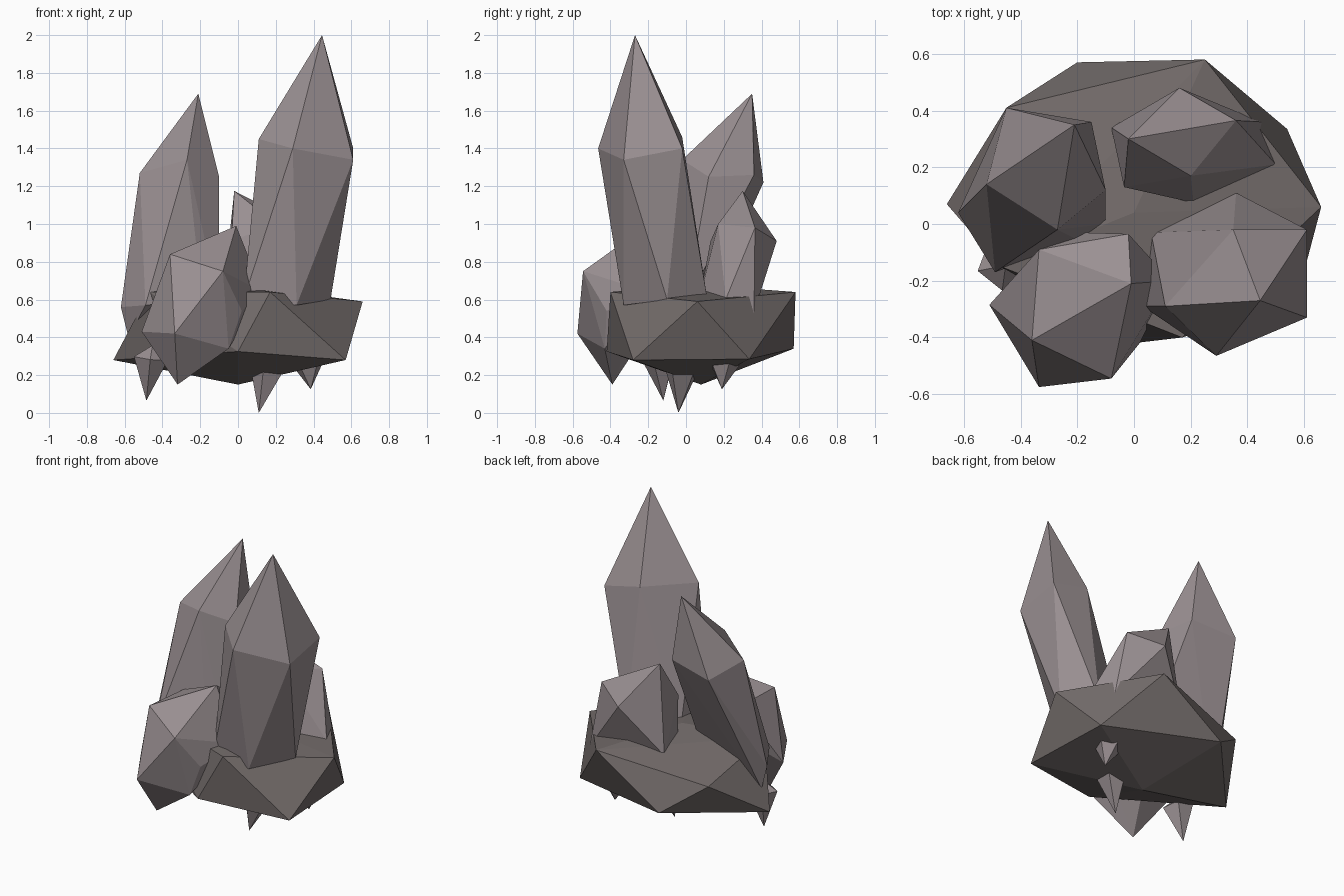
import bpy, bmesh, math
from mathutils import Vector

cube = bpy.data.objects.get("Cube")
if cube:
    bpy.data.objects.remove(cube, do_unlink=True)


def material(name, color):
    mat = bpy.data.materials.new(name)
    mat.use_nodes = True
    rgba = (*color, 1)
    mat.diffuse_color = rgba
    bsdf = mat.node_tree.nodes["Principled BSDF"]
    bsdf.inputs["Base Color"].default_value = rgba
    bsdf.inputs["Roughness"].default_value = 0.8
    return mat


def faceted(name, corners, mat):
    """Flat-faced convex solid wrapped around a few corners."""
    bm = bmesh.new()
    for corner in corners:
        bm.verts.new(corner)
    bmesh.ops.convex_hull(bm, input=bm.verts)
    loose = [v for v in bm.verts if not v.link_faces]
    bmesh.ops.delete(bm, geom=loose, context="VERTS")
    bmesh.ops.recalc_face_normals(bm, faces=bm.faces)
    mesh = bpy.data.meshes.new(name)
    bm.to_mesh(mesh)
    bm.free()
    mesh.materials.append(mat)
    obj = bpy.data.objects.new(name, mesh)
    bpy.context.collection.objects.link(obj)
    return obj


def shard(name, tip, root, radius, mat, sides=5):
    """Small spike whose tip points away from a ring around its root."""
    tip, root = Vector(tip), Vector(root)
    turn = (root - tip).to_track_quat("Z", "Y")
    ring = []
    for i in range(sides):
        a = math.tau * i / sides
        ring.append(root + turn @ Vector((math.cos(a), math.sin(a), 0)) * radius)
    return faceted(name, [tip, root + (root - tip) * 0.3] + ring, mat)


stone = material("dark stone", (0.168, 0.146, 0.142))
crystal = material("grey crystal", (0.325, 0.28, 0.29))

# Rock the crystals grow from
faceted("rock_base", [
    (0.66, 0.06, 0.59), (0.57, -0.28, 0.28), (0.54, 0.335, 0.285),
    (0.25, 0.58, 0.64), (-0.2, 0.57, 0.34), (-0.45, 0.41, 0.52),
    (-0.66, 0.07, 0.28), (-0.47, -0.15, 0.64), (0, -0.42, 0.325),
    (0.17, -0.4, 0.64), (0, 0.08, 0.15), (0, 0.04, 0.68),
], stone)

# Tall crystal: tip, shoulder ring, foot ring
faceted("tall_crystal", [
    (0.445, -0.27, 2),
    (0.29, -0.465, 1.4), (0.61, -0.33, 1.34), (0.61, -0.02, 1.4),
    (0.35, -0.02, 1.46), (0.11, -0.29, 1.45),
    (0.31, -0.33, 0.57), (0.49, -0.1, 0.6), (0.36, 0.11, 0.62),
    (0.06, -0.03, 0.6), (0.03, -0.29, 0.6),
], crystal)

# Second crystal, leaning towards the back
faceted("leaning_crystal", [
    (-0.21, 0.35, 1.69),
    (-0.27, -0.02, 1.34), (-0.52, 0.14, 1.27), (-0.1, 0.12, 1.25),
    (-0.45, 0.41, 1.22), (-0.15, 0.36, 1.26),
    (-0.49, -0.17, 0.57), (-0.62, 0.04, 0.56), (-0.58, 0.04, 0.4),
    (-0.19, -0.06, 0.6), (-0.1, 0, 0.58),
], crystal)

# Stubby crystal at the front
faceted("front_crystal", [
    (-0.01, -0.21, 0.99), (-0.36, -0.41, 0.84), (-0.335, -0.09, 0.83),
    (-0.02, -0.035, 0.87), (-0.19, -0.03, 0.7), (-0.08, -0.545, 0.75),
    (-0.335, -0.575, 0.42), (-0.51, -0.285, 0.43), (-0.32, -0.39, 0.15),
    (-0.05, -0.43, 0.34), (0.02, -0.42, 0.54), (0.13, -0.2, 0.64),
], crystal)

# Stubby crystal at the back
faceted("back_crystal", [
    (-0.02, 0.3, 1.175), (0.16, 0.48, 0.91), (0.36, 0.365, 0.98),
    (0.2, 0.17, 1), (-0.035, 0.13, 0.91),
    (0.5, 0.21, 0.6), (0.45, 0.36, 0.53),
    (-0.08, 0.34, 0.6), (0.21, 0.075, 0.62), (-0.03, 0.13, 0.6),
], crystal)

# Spikes hanging under the rock
shard("side_shard", (-0.485, -0.12, 0.065), (-0.46, -0.14, 0.29), 0.095, crystal)
shard("middle_shard", (0.11, -0.04, 0), (0.16, -0.02, 0.24), 0.1, crystal)
shard("rear_shard", (0.385, 0.19, 0.125), (0.37, 0.2, 0.26), 0.085, crystal)
